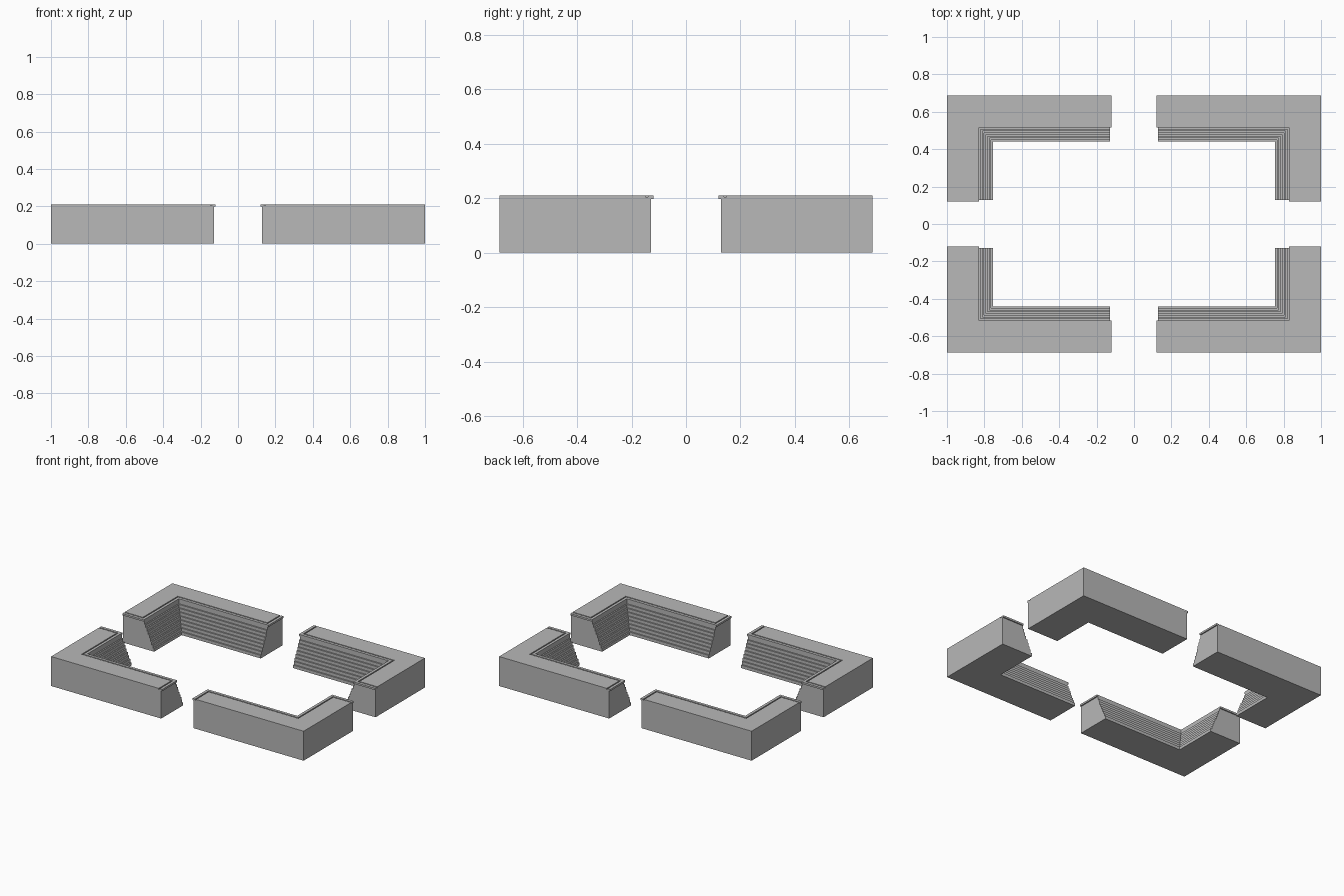
import bpy
import bmesh

cube = bpy.data.objects.get("Cube")
if cube:
    bpy.data.objects.remove(cube, do_unlink=True)

X, Y = 1.0, 0.686        # outer corner of one block
CAP_END = 0.12           # where the cap stops short of the centre lines
BODY_END = 0.128         # where the body stops
CAP_W = 0.17             # cap width
BASE_W = 0.246           # body width on the ground
LIP_Z, GROOVE_Z, TOP_Z = 0.198, 0.204, 0.211
STEPS = 9

stone = bpy.data.materials.new("grey_stone")
stone.use_nodes = True
stone.diffuse_color = (0.48, 0.48, 0.48, 1)
stone.node_tree.nodes["Principled BSDF"].inputs["Base Color"].default_value = (0.48, 0.48, 0.48, 1)


def finish(name, bm):
    """Make an object from the mesh and mirror it to all four corners."""
    bmesh.ops.recalc_face_normals(bm, faces=bm.faces[:])
    mesh = bpy.data.meshes.new(name)
    bm.to_mesh(mesh)
    bm.free()
    mesh.materials.append(stone)
    obj = bpy.data.objects.new(name, mesh)
    bpy.context.collection.objects.link(obj)
    mirror = obj.modifiers.new("four_corners", "MIRROR")
    mirror.use_axis = (True, True, False)
    mirror.use_mirror_merge = False


def prism(name, outline, z0, z1):
    """Extrude a flat outline between two heights."""
    bm = bmesh.new()
    low = [bm.verts.new((x, y, z0)) for x, y in outline]
    high = [bm.verts.new((x, y, z1)) for x, y in outline]
    bm.faces.new(low)
    bm.faces.new(high)
    for i in range(len(low)):
        j = (i + 1) % len(low)
        bm.faces.new((low[i], low[j], high[j], high[i]))
    finish(name, bm)


def sweep(name, profile):
    """Run a (depth, height) profile around the corner with a mitre."""
    bm = bmesh.new()
    rings = []
    for place in (lambda d: (BODY_END, Y - d),
                  lambda d: (X - d, Y - d),
                  lambda d: (X - d, BODY_END)):
        rings.append([bm.verts.new((*place(d), z)) for d, z in profile])
    for a, b in zip(rings, rings[1:]):
        for i in range(len(a)):
            j = (i + 1) % len(a)
            bm.faces.new((a[i], a[j], b[j], b[i]))
    bm.faces.new(rings[0])
    bm.faces.new(rings[-1])
    finish(name, bm)


def inner_edge(o):
    """Line along both ends and the inner side of the cap, inset by o."""
    e, w = CAP_END + o, CAP_W - o
    return [(e, Y), (e, Y - w), (X - w, Y - w), (X - w, e), (X, e)]


# Body with a steep stepped inner face
profile = [(0, 0)]
for i in range(STEPS):
    depth = BASE_W + (CAP_W - BASE_W) * i / (STEPS - 1)
    profile += [(depth, LIP_Z * i / STEPS), (depth, LIP_Z * (i + 1) / STEPS)]
profile.append((0, LIP_Z))
sweep("stepped_body", profile)

# Cap: slab, raised rim and raised field with a groove between them
corner = [(X, Y)]
prism("cap_slab", inner_edge(0) + corner, LIP_Z, GROOVE_Z)
prism("cap_rim", inner_edge(0) + inner_edge(0.02)[::-1], GROOVE_Z, TOP_Z)
prism("cap_field", inner_edge(0.028) + corner, GROOVE_Z, TOP_Z)
